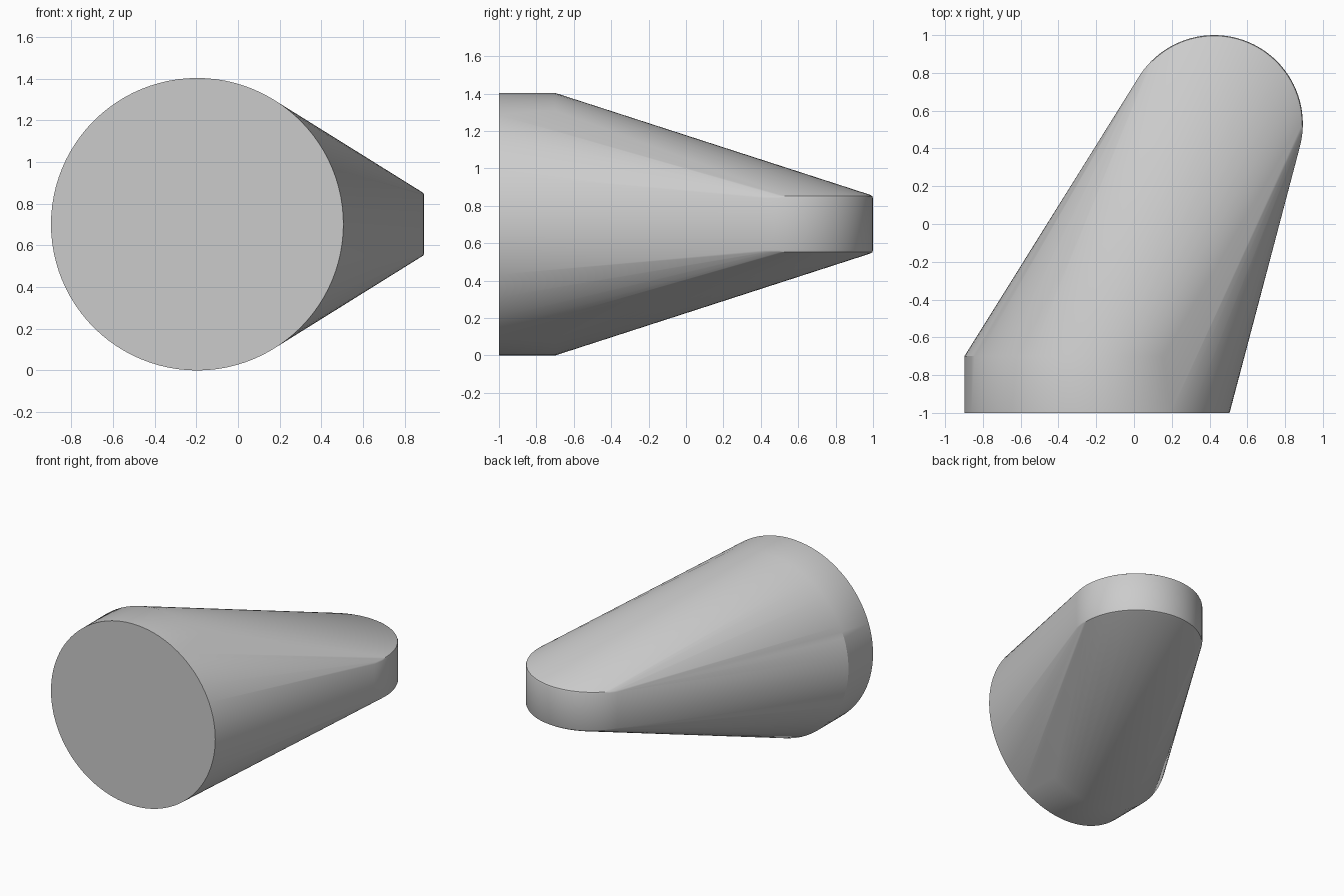
import bpy, bmesh
from math import sin, cos, tau, radians

cube = bpy.data.objects.get("Cube")
if cube:
    bpy.data.objects.remove(cube, do_unlink=True)

MID_Z = 0.702
SEGMENTS = 96

grey = bpy.data.materials.new("light_grey")
grey.use_nodes = True
colour = (0.6, 0.6, 0.6, 1)
grey.diffuse_color = colour
grey.node_tree.nodes["Principled BSDF"].inputs["Base Color"].default_value = colour

bm = bmesh.new()


def ring(place):
    """Add a circle of points, placed by a function of cosine and sine."""
    for i in range(SEGMENTS):
        a = tau * i / SEGMENTS
        bm.verts.new(place(cos(a), sin(a)))


# Upright round base: a short drum facing the front
for y in (-1, -0.7):
    ring(lambda c, s: (-0.196 + 0.702 * c, y, MID_Z + 0.702 * s))

# Flat rounded tip: a thin vertical drum with softened rims
for radius, half in ((0.47, 0.14), (0.466, 0.15), (0.455, 0.157)):
    for side in (-1, 1):
        ring(lambda c, s: (0.424 + radius * c, 0.53 + radius * s, MID_Z + side * half))

# Stretch one skin over base and tip
hull = bmesh.ops.convex_hull(bm, input=bm.verts)
loose = [v for v in bm.verts if not v.link_faces]
bmesh.ops.delete(bm, geom=loose, context='VERTS')
bmesh.ops.dissolve_limit(bm, angle_limit=radians(0.2), verts=bm.verts, edges=bm.edges)
bmesh.ops.recalc_face_normals(bm, faces=bm.faces)

mesh = bpy.data.meshes.new("tapered_body")
bm.to_mesh(mesh)
bm.free()
mesh.materials.append(grey)
body = bpy.data.objects.new("tapered_body", mesh)
bpy.context.collection.objects.link(body)

# Smooth sides, crisp front rim
bpy.ops.object.select_all(action='DESELECT')
body.select_set(True)
bpy.context.view_layer.objects.active = body
bpy.ops.object.shade_smooth_by_angle(angle=radians(30))
